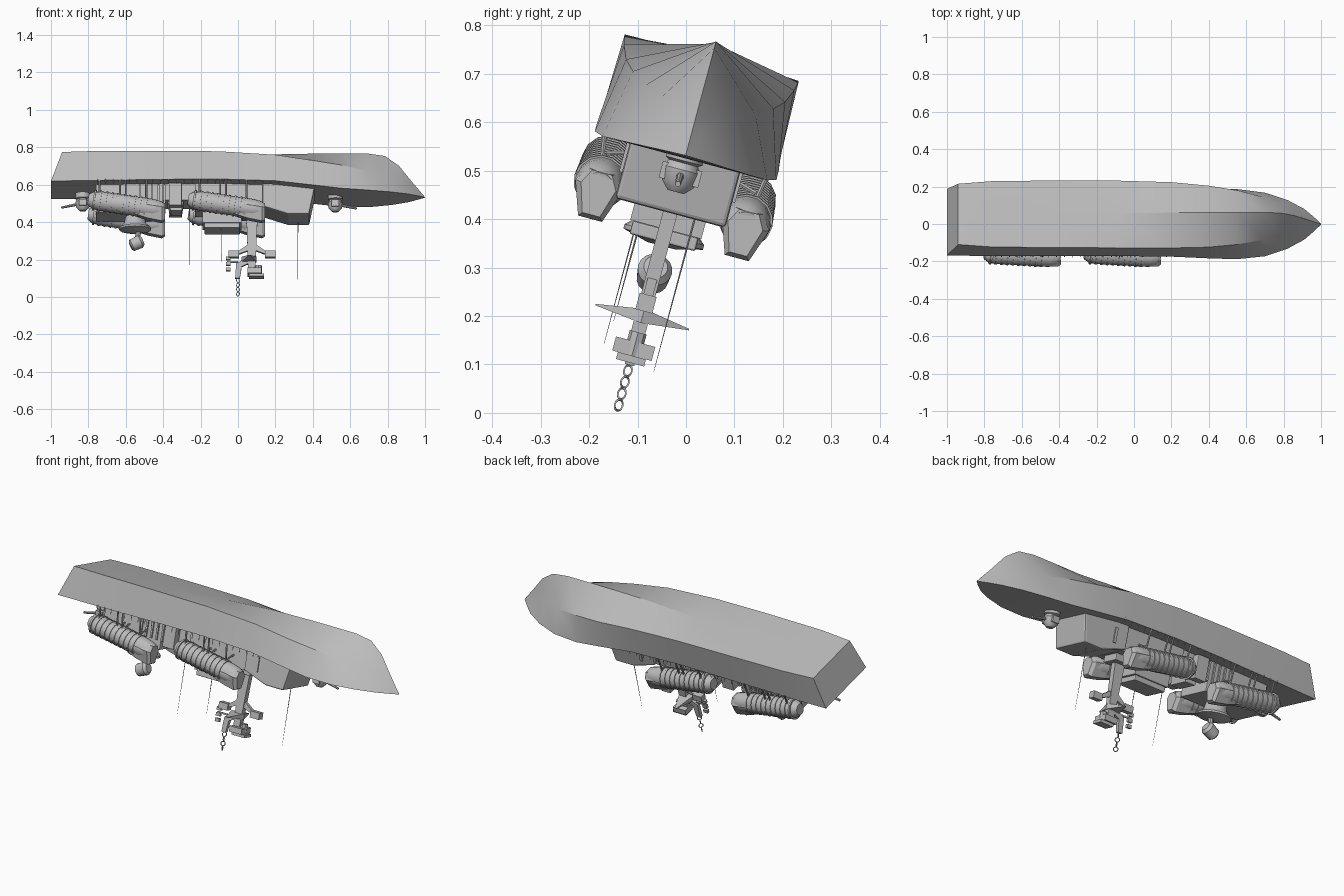
import bpy, bmesh, math
from mathutils import Matrix, Vector

if "Cube" in bpy.data.objects:
    bpy.data.objects.remove(bpy.data.objects["Cube"])

# Everything is laid out in the ship's own frame: v across, w toward the keel,
# then rolled as one body about the x axis
ROLL = Matrix.Translation((0, 0.01, 0.572)) @ Matrix.Rotation(math.radians(-15), 4, 'X')
grey = bpy.data.materials.new("hull grey")
grey.diffuse_color = (0.5, 0.5, 0.5, 1)
grey.use_nodes = True
grey.node_tree.nodes["Principled BSDF"].inputs["Base Color"].default_value = grey.diffuse_color


def finish(name, bm, smooth=None, bevel=0):
    bmesh.ops.recalc_face_normals(bm, faces=bm.faces)
    me = bpy.data.meshes.new(name)
    bm.to_mesh(me)
    bm.free()
    me.materials.append(grey)
    ob = bpy.data.objects.new(name, me)
    ob.matrix_world = ROLL
    bpy.context.collection.objects.link(ob)
    if bevel:
        m = ob.modifiers.new("bevel", 'BEVEL')
        m.width, m.segments = bevel, 2
    if smooth:
        bpy.context.view_layer.objects.active = ob
        ob.select_set(True)
        bpy.ops.object.shade_smooth_by_angle(angle=math.radians(smooth))
        ob.select_set(False)
    return ob


def loft(name, rings, smooth=None, bevel=0):
    """Skin a list of equal-length closed rings and cap both ends."""
    bm = bmesh.new()
    vs = [[bm.verts.new(p) for p in r] for r in rings]
    n = len(rings[0])
    for a, b in zip(vs, vs[1:]):
        for i in range(n):
            bm.faces.new((a[i], a[(i + 1) % n], b[(i + 1) % n], b[i]))
    bm.faces.new(vs[0])
    bm.faces.new(vs[-1])
    bmesh.ops.remove_doubles(bm, verts=bm.verts, dist=1e-5)
    return finish(name, bm, smooth, bevel)


def prism(name, profile, h0, h1=None, bevel=0):
    """Side profile (x, w) extruded across the beam from h0 to h1."""
    if h1 is None:
        h0, h1 = -h0, h0
    return loft(name, [[(x, v, w) for x, w in profile] for v in (h0, h1)], None, bevel)


def box(name, x0, x1, v0, v1, w0, w1, bevel=0):
    return prism(name, [(x0, w0), (x1, w0), (x1, w1), (x0, w1)], v0, v1, bevel)


def tube(name, p, q, profile, sides=16, smooth=35):
    """Turned shape along p-q; profile holds (fraction, radius) pairs."""
    p, q = Vector(p), Vector(q)
    rot = (q - p).to_track_quat('Z', 'Y')
    rings = []
    for t, r in profile:
        rings.append([p.lerp(q, t) + rot @ Vector((r * math.cos(a), r * math.sin(a), 0))
                      for a in (2 * math.pi * i / sides for i in range(sides))])
    return loft(name, rings, smooth)


def rod(name, p, q, r0, r1=None, sides=8):
    return tube(name, p, q, [(0, r0), (1, r0 if r1 is None else r1)], sides)


# Hull: deck (x, half width, w), chine (x, half width, w), keel (x, w)
stations = [
    (-1, .184, 0, -.94, .168, .165, -.94, .165),
    (-.8, .188, .002, -.76, .182, .167, -.76, .167),
    (-.4, .19, .008, -.4, .186, .167, -.4, .169),
    (-.1, .19, .01, -.1, .186, .164, -.1, .178),
    (.2, .191, 0, .2, .182, .146, .2, .197),
    (.4, .194, -.024, .4, .17, .118, .4, .201),
    (.55, .194, -.042, .55, .15, .098, .55, .202),
    (.7, .176, -.048, .69, .118, .076, .69, .202),
    (.82, .135, -.047, .79, .08, .06, .785, .188),
    (.91, .085, -.045, .87, .045, .042, .86, .134),
    (.965, .037, -.043, .94, .018, .008, .93, .045),
    (1, .002, -.042, .998, .001, -.038, .996, -.036)]
loft("hull", [[(xd, -hd, wd), (xd, 0, wd), (xd, hd, wd), (xc, hc, wc), (xk, 0, wk), (xc, -hc, wc)]
              for xd, hd, wd, xc, hc, wc, xk, wk in stations], 20)

# Bridge and deckhouses
prism("bridge", [(.13, .01), (.41, -.02), (.38, -.165), (.27, -.165), (.13, -.12)], .118, bevel=.008)
box("middle_deckhouse", -.23, .14, -.1, .1, .01, -.125, .004)
box("mast_house", .02, .13, -.05, .05, -.12, -.16, .004)
box("upper_bridge", -.19, .02, -.076, .076, -.12, -.2)
box("upper_bridge_roof", -.18, .01, -.07, .07, -.2, -.228, .004)
box("aft_deckhouse", -.76, -.4, -.1, .1, .01, -.15, .004)
box("connecting_house", -.4, -.23, -.09, .09, .01, -.08)
prism("funnel", [(-.38, -.07), (-.29, -.07), (-.3, -.13), (-.36, -.13)], .06, bevel=.004)
for s in (-1, 1):
    for i in range(7):
        x = -.53 + i * .033
        box("wall_rib", x, x + .01, s * .085, s * .108, 0, -.1)
    box("bridge_door", .2, .215, s * .115, s * .124, -.03, -.11)
    box("side_locker", -.37, -.3, s * .08, s * .13, .005, -.12, .004)

# Aft sensor pedestal and pod
tube("pedestal", (-.55, 0, -.14), (-.55, 0, -.235),
     [(0, .05), (.5, .06), (.75, .085), (.85, .085), (1, .03)], 20)
rod("pod_neck", (-.53, 0, -.22), (-.54, 0, -.28), .014)
tube("pod", (-.575, 0, -.31), (-.51, 0, -.28),
     [(0, .022), (.12, .033), (.8, .036), (1, .025)], 16)


# Covered boats with rib hoops, hung nose-down on both sides
def boat(x, s):
    a, b = Vector((x, s * .15, -.092)), Vector((x + .405, s * .157, -.155))
    tube("lifeboat", a, b, [(0, .03), (.06, .046), (.15, .052), (.85, .052), (.95, .046), (1, .034)], 14)
    for i in range(10):
        c = a.lerp(b, .08 + .075 * i)
        d = (b - a).normalized() * .005
        rod("boat_hoop", c - d, c + d, .056, sides=14)
    # smooth wedge-shaped prow
    rings = []
    for t, k, drop in ((.6, .9, .048), (.78, 1, .062), (.97, .95, .066), (1.01, .7, .055)):
        c = a.lerp(b, t)
        rings.append([c + Vector((0, v * k, w)) for v, w in
                      ((-.053, .005), (-.03, .035), (.03, .035), (.053, .005), (.027, -drop), (-.027, -drop))])
    loft("boat_prow", rings)
    for dx in (.06, .17, .2, .31):
        rod("davit", (x + dx, s * .183, .02), (x + dx, s * .165, -.09), .005, sides=6)
        rod("davit_arm", (x + dx, s * .09, -.06), (x + dx, s * .16, -.08), .005, sides=6)


for s in (-1, 1):
    for x in (-.8, -.265):
        boat(x, s)
    for i in range(24):
        x = -.75 + i * .042
        rod("rail_post", (x, s * .188, .01), (x, s * .188, -.018), .002, sides=4)


# Gun turrets fore and aft
def turret(x, w, d):
    tube("turret", (x, 0, w + .01), (x, 0, w - .085),
         [(0, .04), (.3, .04), (.35, .032), (.5, .04), (.8, .036), (1, .018)], 14)
    rod("gun_barrel", (x + d * .03, 0, w - .05), (x + d * .115, 0, w - .068), .008, .006)
    for s in (-1, 1):
        box("turret_cheek", x - .02, x + .02, s * .03, s * .042, w - .03, w - .065)


turret(.52, -.035, 1)
turret(-.83, -.03, -1)

# Mast with brackets, spreader and sensor boxes
prism("mast", [(.045, -.15), (.105, -.15), (.09, -.47), (.055, -.47)], .015)
for d in (-1, 1):
    x = .075
    prism("bracket", [(x, -.29), (x + d * .08, -.345), (x + d * .08, -.36), (x, -.33)], .01)
    box("bracket_box", x + d * .07, x + d * .125, -.018, .018, -.34, -.375)
for s in (-1, 1):
    loft("spreader", [[(.02, 0, -.37), (.1, 0, -.37), (.1, 0, -.4), (.02, 0, -.4)],
                      [(.055, s * .1, -.386), (.065, s * .1, -.386), (.065, s * .1, -.389), (.055, s * .1, -.389)]])
prism("lower_arm", [(.075, -.36), (-.01, -.41), (-.015, -.49), (.01, -.49), (.02, -.425), (.075, -.4)], .01)
box("sensor_platform", .05, .125, -.042, .042, -.44, -.47)
box("sensor_box", .06, .14, -.03, .03, -.47, -.485)
rod("sensor_drum", (.11, 0, -.42), (.11, 0, -.475), .018)
for w in (-.37, -.4, -.43):
    box("signal_lamp", -.065, -.04, -.008, .008, w, w - .018)
box("lamp_bar", -.06, .0, -.004, .004, -.395, -.403)

# Chain of links below the mast
for i in range(4):
    ring = []
    n, c = 14, -.502 - i * .0245
    turn = Matrix.Rotation(math.radians(45 + 90 * (i % 2)), 3, 'Z')
    bm = bmesh.new()
    for k in range(n):
        a = 2 * math.pi * k / n
        ring.append([bm.verts.new(turn @ Vector(((.0115 + .0025 * math.cos(b)) * math.cos(a),
                     .0025 * math.sin(b), (.0115 + .0025 * math.cos(b)) * math.sin(a))) + Vector((0, 0, c)))
                     for b in (0, math.pi / 2, math.pi, 3 * math.pi / 2)])
    for k in range(n):
        r, q = ring[k], ring[(k + 1) % n]
        for j in range(4):
            bm.faces.new((r[j], r[(j + 1) % 4], q[(j + 1) % 4], q[j]))
    finish("chain_link", bm)

# Whip aerials
for x, v, w0, w1 in ((-.26, -.062, -.07, -.46), (-.09, -.055, -.2, -.41), (.32, .052, -.16, -.49)):
    rod("aerial", (x, v, w0), (x, v, w1), .0025, .0005, 6)
